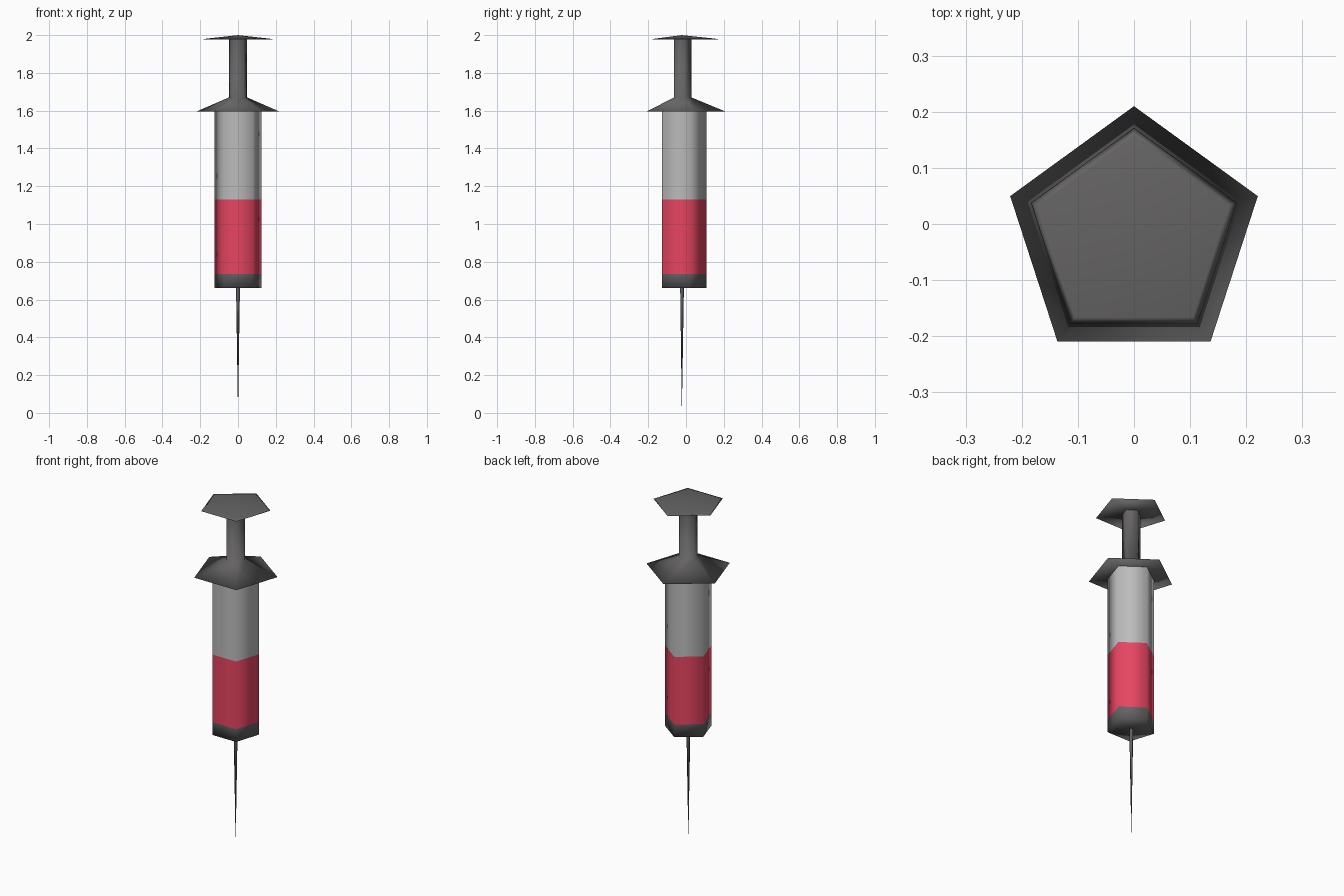
import bpy, bmesh, math

if "Cube" in bpy.data.objects:
    bpy.data.objects.remove(bpy.data.objects["Cube"])

SIDES = 5
AXIS_Y = -0.022  # pentagon bounds are centred, so the axis sits slightly forward


def material(name, rgb):
    m = bpy.data.materials.new(name)
    m.diffuse_color = (*rgb, 1)
    m.use_nodes = True
    m.node_tree.nodes["Principled BSDF"].inputs["Base Color"].default_value = m.diffuse_color
    return m


dark = material("dark_grey", (0.13, 0.125, 0.125))
red = material("red_liquid", (0.8, 0.06, 0.12))
pale = material("pale_glass", (0.5, 0.5, 0.5))


def lathe(name, profile, mat):
    """Sweep (radius, z) points round the axis; radius 0 makes a single pole."""
    bm = bmesh.new()
    rings = []
    for r, z in profile:
        if r == 0:
            rings.append([bm.verts.new((0, AXIS_Y, z))] * SIDES)
        else:
            angles = [math.pi / 2 + math.tau * i / SIDES for i in range(SIDES)]
            rings.append([bm.verts.new((r * math.cos(a), AXIS_Y + r * math.sin(a), z))
                          for a in angles])
    for low, high in zip(rings, rings[1:]):
        for i in range(SIDES):
            j = (i + 1) % SIDES
            corners = dict.fromkeys([low[i], low[j], high[j], high[i]])
            bm.faces.new(list(corners))
    for f in bm.faces:
        f.smooth = True
    bm.normal_update()
    mesh = bpy.data.meshes.new(name)
    bm.to_mesh(mesh)
    bm.free()
    mesh.materials.append(mat)
    obj = bpy.data.objects.new(name, mesh)
    bpy.context.collection.objects.link(obj)
    return obj


# Needle tapering to a point
lathe("needle", [(0, 0), (0.011, 0.665)], dark)

# Barrel: dark base, liquid band, clear upper band
R = 0.13
lathe("barrel_base", [(0, 0.66), (R, 0.66), (R, 0.735)], dark)
lathe("liquid", [(R, 0.735), (R, 1.13)], red)
lathe("barrel_glass", [(R, 1.13), (R, 1.6)], pale)

# Finger flange running into the plunger rod
lathe("flange_and_rod", [(0, 1.595), (0.232, 1.595), (0.051, 1.67), (0.051, 1.98)], dark)

# Thumb plate with a shallow peak
lathe("thumb_plate", [(0, 1.978), (0.193, 1.978), (0.178, 1.981), (0, 2.0)], dark)
